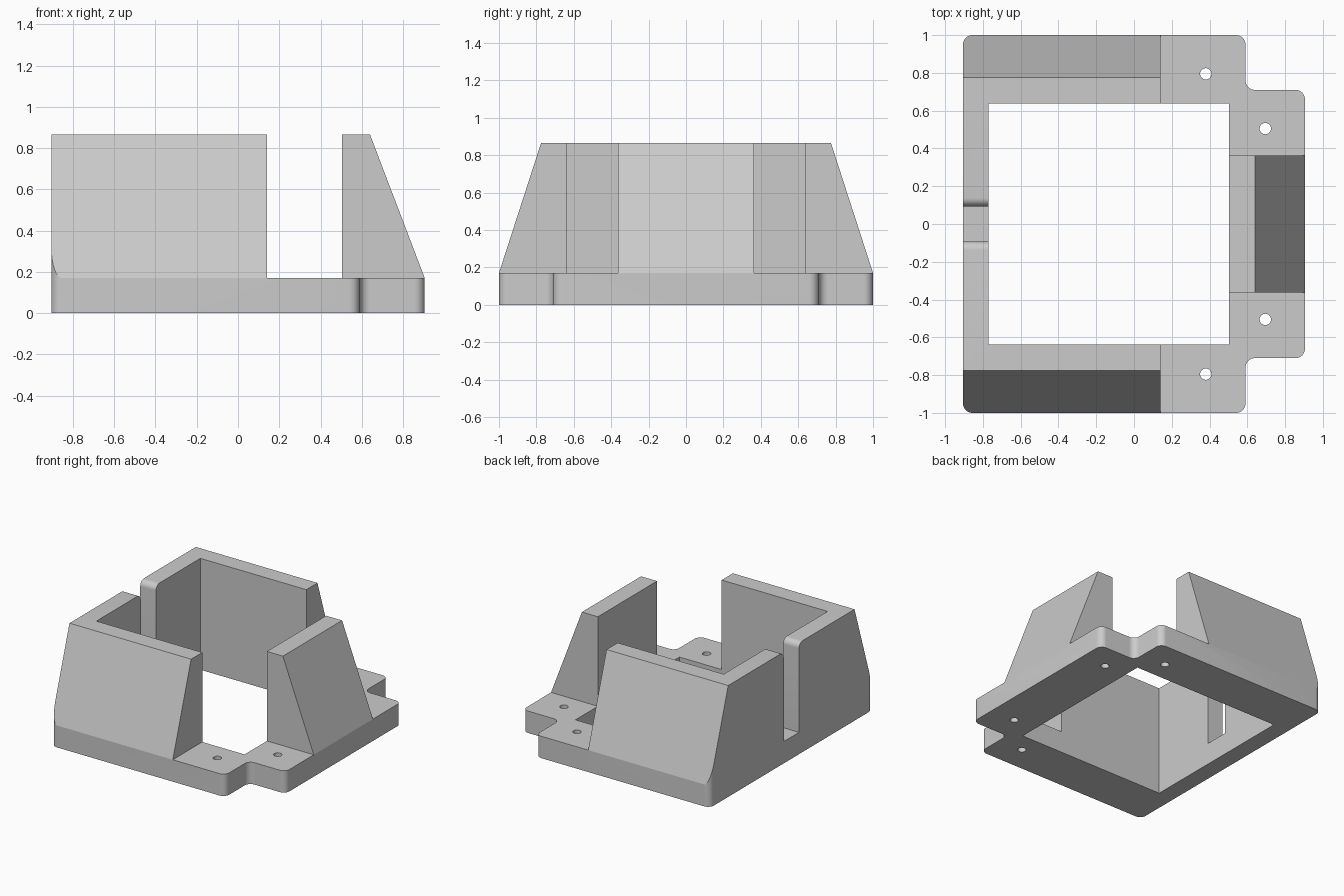
import bpy
import bmesh
from math import sin, cos, pi, radians
from mathutils import Vector

cube = bpy.data.objects.get("Cube")
if cube:
    bpy.data.objects.remove(cube, do_unlink=True)

BASE_H, TOP = 0.17, 0.865      # flange thickness, wall height
BACK, STEP, END = -0.905, 0.59, 0.905
ROUND = 0.05

grey = bpy.data.materials.new("light grey plastic")
grey.use_nodes = True
colour = (0.6, 0.6, 0.6, 1)
grey.diffuse_color = colour
grey.node_tree.nodes["Principled BSDF"].inputs["Base Color"].default_value = colour


def prism(name, points, axis, start, end):
    """Extrude a 2D profile along an axis; the profile uses the other two axes in order."""
    bm = bmesh.new()
    verts = []
    for p in points:
        co = list(p)
        co.insert("xyz".index(axis), start)
        verts.append(bm.verts.new(co))
    face = bm.faces.new(verts)
    move = Vector([end - start if a == axis else 0 for a in "xyz"])
    ext = bmesh.ops.extrude_face_region(bm, geom=[face])
    bmesh.ops.translate(bm, vec=move, verts=[v for v in ext["geom"] if isinstance(v, bmesh.types.BMVert)])
    bmesh.ops.recalc_face_normals(bm, faces=bm.faces)
    mesh = bpy.data.meshes.new(name)
    bm.to_mesh(mesh)
    bm.free()
    mesh.materials.append(grey)
    obj = bpy.data.objects.new(name, mesh)
    bpy.context.collection.objects.link(obj)
    return obj


def box(name, x0, x1, y0, y1, z0, z1):
    return prism(name, [(x0, y0), (x1, y0), (x1, y1), (x0, y1)], "z", z0, z1)


def rounded(corners, r, steps=8):
    """Fillet every right-angled corner of an outline."""
    pts = [Vector(c) for c in corners]
    out = []
    for i, p in enumerate(pts):
        u = (pts[i - 1] - p).normalized()
        v = (pts[(i + 1) % len(pts)] - p).normalized()
        centre = p + r * (u + v)
        for k in range(steps + 1):
            t = k / steps * pi / 2
            out.append(centre - r * (v * cos(t) + u * sin(t)))
    return out


def slope(foot, crest):
    """Wedge profile outside the line from the flange edge up to the wall crest."""
    a, b = Vector((foot, BASE_H)), Vector((crest, TOP))
    d = (b - a) * 0.2
    lo, hi = a - d, b + d
    return [lo, hi, (lo.x, hi.y)]


# Stepped footprint with a narrower tab, raised to full wall height
half = [(BACK, 1), (STEP, 1), (STEP, 0.71), (END, 0.71)]
outline = half + [(x, -y) for x, y in reversed(half)]
housing = prism("housing", rounded(outline, ROUND), "z", 0, TOP)

# Square through opening
cutters = [box("opening_cutter", -0.77, 0.503, -0.638, 0.638, -0.2, 1.2)]

# Sloped outer face of the end wall
cutters.append(prism("end_slope_cutter", slope(END, 0.64), "y", -0.5, 0.5))

for side in (1, -1):
    # Sloped outer faces of the side walls
    wedge = [(side * p[0], p[1]) for p in slope(1, 0.775)]
    cutters.append(prism("side_slope_cutter", wedge, "x", -1.1, 0.3))
    # Open corners down to the flange
    y0, y1 = sorted((side * 0.363, side * 1.2))
    cutters.append(box("corner_cutter", 0.14, 1.2, y0, y1, BASE_H, 1.2))
    # Screw holes
    for x, y in ((0.38, 0.795), (0.695, 0.505)):
        ring = [(x + 0.03 * cos(k * pi / 16), side * y + 0.03 * sin(k * pi / 16)) for k in range(32)]
        cutters.append(prism("screw_hole_cutter", ring, "z", -0.2, 0.5))

# Cable slot in the back wall, with rounded lips at the top
SLOT, LIP = 0.093, 0.045
lip = [(SLOT, BASE_H)]
for k in range(9):
    t = k / 8 * pi / 2
    lip.append((SLOT + LIP * (1 - cos(t)), TOP - LIP + LIP * sin(t)))
lip.append((SLOT + LIP, 1.2))
profile = lip + [(-y, z) for y, z in reversed(lip)]
cutters.append(prism("slot_cutter", profile, "x", -1.1, -0.7))

# Carve the housing
bpy.context.view_layer.objects.active = housing
for cutter in cutters:
    mod = housing.modifiers.new("carve", "BOOLEAN")
    mod.operation = "DIFFERENCE"
    mod.solver = "EXACT"
    mod.object = cutter
    bpy.ops.object.modifier_apply(modifier=mod.name)
    bpy.data.objects.remove(cutter, do_unlink=True)

# Smooth fillets, crisp edges
bpy.ops.object.select_all(action="DESELECT")
housing.select_set(True)
bpy.ops.object.shade_smooth_by_angle(angle=radians(15))
